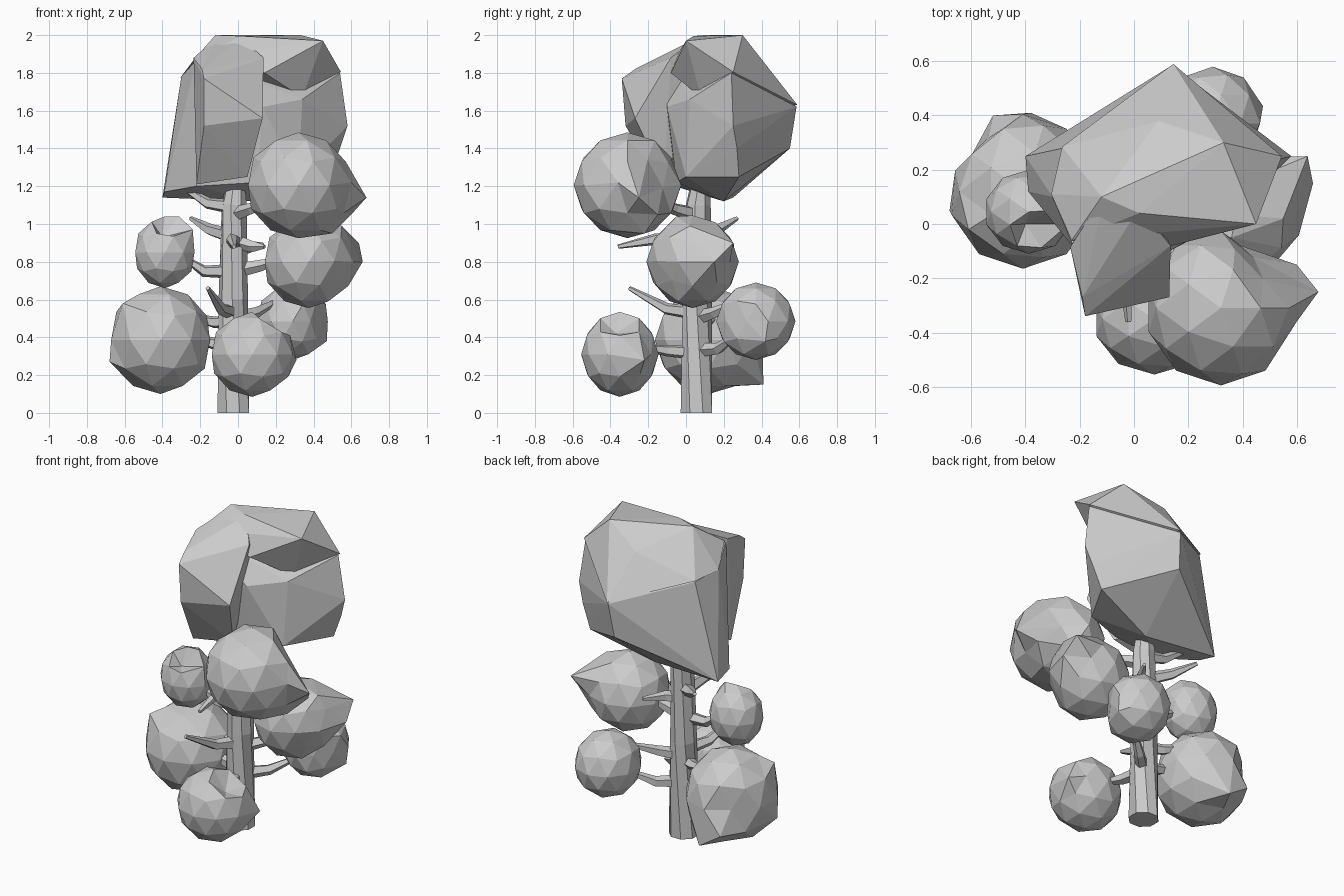
import bpy, bmesh, math
from mathutils import Vector


def finish(bm, name):
    bmesh.ops.recalc_face_normals(bm, faces=bm.faces[:])
    mesh = bpy.data.meshes.new(name)
    bm.to_mesh(mesh)
    bm.free()
    ob = bpy.data.objects.new(name, mesh)
    bpy.context.collection.objects.link(ob)
    return ob


def tube(name, path, radii, sides):
    """Tapered faceted tube along a path."""
    bm = bmesh.new()
    pts = [Vector(p) for p in path]
    rings = []
    for i, p in enumerate(pts):
        d = pts[min(i + 1, len(pts) - 1)] - pts[max(i - 1, 0)]
        q = d.to_track_quat('Z', 'Y')
        rings.append([bm.verts.new(p + q @ Vector((
            radii[i] * math.cos(math.tau * (k + 0.5) / sides),
            radii[i] * math.sin(math.tau * (k + 0.5) / sides), 0)))
            for k in range(sides)])
    for a, b in zip(rings, rings[1:]):
        for k in range(sides):
            n = (k + 1) % sides
            bm.faces.new((a[k], a[n], b[n], b[k]))
    bm.faces.new(rings[0])
    bm.faces.new(rings[-1])
    return finish(bm, name)


def hull(name, pts):
    """Faceted solid around a few corner points."""
    bm = bmesh.new()
    for p in pts:
        bm.verts.new(p)
    res = bmesh.ops.convex_hull(bm, input=bm.verts[:])
    loose = {v for v in res['geom_interior'] + res['geom_unused']
             if isinstance(v, bmesh.types.BMVert)}
    bmesh.ops.delete(bm, geom=list(loose), context='VERTS')
    return finish(bm, name)


def clump(name, centre, radii, pulls=(), flats=()):
    """Icosphere leaf clump, flattened along (direction, distance) planes,
    then each pull moves the vertex facing a target onto it."""
    bm = bmesh.new()
    bmesh.ops.create_icosphere(bm, subdivisions=2, radius=1)
    c = Vector(centre)
    for v in bm.verts:
        v.co = c + Vector([v.co[i] * radii[i] for i in range(3)])
        for direction, dist in flats:
            n = Vector(direction).normalized()
            v.co -= n * max(0, (v.co - c).dot(n) - dist)
    used = set()
    for t in pulls:
        t = Vector(t)
        v = max((v for v in bm.verts if v not in used),
                key=lambda v: (v.co - c).normalized().dot((t - c).normalized()))
        used.add(v)
        v.co = t
    return finish(bm, name)


# Trunk
tube("trunk", [(-0.025, 0.055, 0), (-0.025, 0.06, 0.6), (-0.02, 0.065, 1.1), (-0.01, 0.08, 1.25)],
     [0.09, 0.078, 0.068, 0.045], 8)

# Branches: start height, elbow, tip
branches = [
    (0.32, (0.0, -0.10, 0.33), (0.05, -0.25, 0.35)),
    (0.33, (0.10, 0.17, 0.34), (0.24, 0.28, 0.42)),
    (0.50, (0.09, 0.15, 0.53), (0.22, 0.30, 0.60)),
    (0.35, (-0.14, 0.07, 0.37), (-0.30, 0.11, 0.42)),
    (0.48, (-0.13, 0.11, 0.48), (-0.28, 0.18, 0.52)),
    (0.53, (-0.09, -0.10, 0.55), (-0.16, -0.30, 0.66)),
    (0.75, (0.12, 0.05, 0.78), (0.26, 0.04, 0.82)),
    (0.75, (-0.18, 0.05, 0.75), (-0.30, 0.04, 0.83)),
    (0.90, (-0.03, -0.16, 0.92), (-0.02, -0.36, 0.88)),
    (0.86, (0.06, 0.13, 0.88), (0.13, 0.25, 0.89)),
    (0.93, (-0.15, 0.16, 0.97), (-0.25, 0.27, 1.03)),
    (0.91, (0.08, -0.01, 0.88), (0.14, -0.05, 0.88)),
    (1.09, (-0.16, 0.08, 1.11), (-0.30, 0.14, 1.20)),
    (1.05, (0.07, -0.06, 1.08), (0.22, -0.20, 1.14)),
]
for i, (z, elbow, tip) in enumerate(branches):
    tube(f"branch_{i + 1}", [(-0.02, 0.055, z), elbow, tip], [0.042, 0.032, 0.012], 5)

# Leaf clumps around the trunk
clump("clump_front_upper", (0.32, -0.31, 1.205), (0.28, 0.285, 0.28),
      [(0.68, -0.25, 1.14), (0.60, -0.15, 1.05), (0.50, -0.22, 0.95), (0.60, -0.36, 1.22)],
      [((1, 1, 0.3), 0.21)])
clump("clump_right", (0.375, 0.035, 0.80), (0.245, 0.245, 0.245),
      [(0.66, 0.15, 0.80), (0.64, 0.25, 0.90), (0.55, 0.02, 0.99), (0.36, -0.05, 1.04)],
      [((1, -1, -0.6), 0.21)])
clump("clump_back_right", (0.29, 0.37, 0.485), (0.195, 0.21, 0.205),
      [(0.47, 0.42, 0.38)], [((1, -0.6, 0), 0.16)])
clump("clump_front_lower", (0.075, -0.35, 0.31), (0.225, 0.205, 0.225),
      [(0.31, -0.22, 0.28), (0.17, -0.37, 0.42)])
clump("clump_left_lower", (-0.41, 0.12, 0.385), (0.275, 0.285, 0.285),
      [(-0.68, 0.05, 0.27), (-0.61, -0.02, 0.58), (-0.38, 0.41, 0.15), (-0.52, 0.40, 0.24)],
      [((-1, 1, 0), 0.23)])
clump("clump_left_upper", (-0.387, 0.045, 0.85), (0.165, 0.155, 0.19),
      [(-0.40, 0.0, 0.93), (-0.31, 0.05, 1.04), (-0.24, 0.0, 0.97)])

# Crown: lower body, overhanging cap and front prow merged into one solid
crown = hull("crown", [
    (-0.40, 0.25, 1.14), (-0.39, 0.12, 1.17), (-0.22, -0.06, 1.20), (0.08, 0.20, 1.12),
    (0.10, -0.05, 1.22), (0.32, 0.0, 1.25), (0.48, 0.28, 1.25), (0.54, 0.27, 1.40),
    (0.58, 0.25, 1.52), (0.12, 0.55, 1.40), (0.14, 0.585, 1.62), (0.54, 0.24, 1.80),
    (0.34, 0.02, 1.66), (0.13, -0.10, 1.62), (-0.22, -0.09, 1.87), (-0.30, 0.10, 1.78),
    (-0.26, 0.28, 1.75), (0.08, 0.38, 1.87)])
cap = hull("crown_cap", [
    (-0.305, 0.11, 1.775), (-0.23, -0.06, 1.875), (-0.12, 0.10, 2.0), (0.02, 0.04, 1.995),
    (0.09, 0.38, 1.89), (0.33, 0.30, 2.0), (0.45, 0.0, 1.97), (0.14, -0.08, 1.80),
    (0.545, 0.25, 1.805), (0.34, 0.08, 1.67), (0.145, 0.59, 1.63), (-0.265, 0.285, 1.76)])
prow = hull("crown_prow", [
    (-0.18, -0.34, 1.77), (-0.19, -0.27, 1.82), (-0.235, -0.085, 1.88), (0.135, -0.08, 1.88),
    (0.13, -0.27, 1.56), (-0.18, -0.32, 1.52), (-0.22, -0.14, 1.21), (0.05, -0.12, 1.25),
    (-0.15, 0.10, 1.30), (0.05, 0.10, 1.75), (-0.11, 0.11, 1.99), (0.02, 0.06, 1.985)])
for part in (cap, prow):
    m = crown.modifiers.new("merge_" + part.name, 'BOOLEAN')
    m.operation, m.solver, m.object = 'UNION', 'EXACT', part
bpy.context.view_layer.objects.active = crown
crown.select_set(True)
for m in list(crown.modifiers):
    bpy.ops.object.modifier_apply(modifier=m.name)
for part in (cap, prow):
    bpy.data.objects.remove(part)
